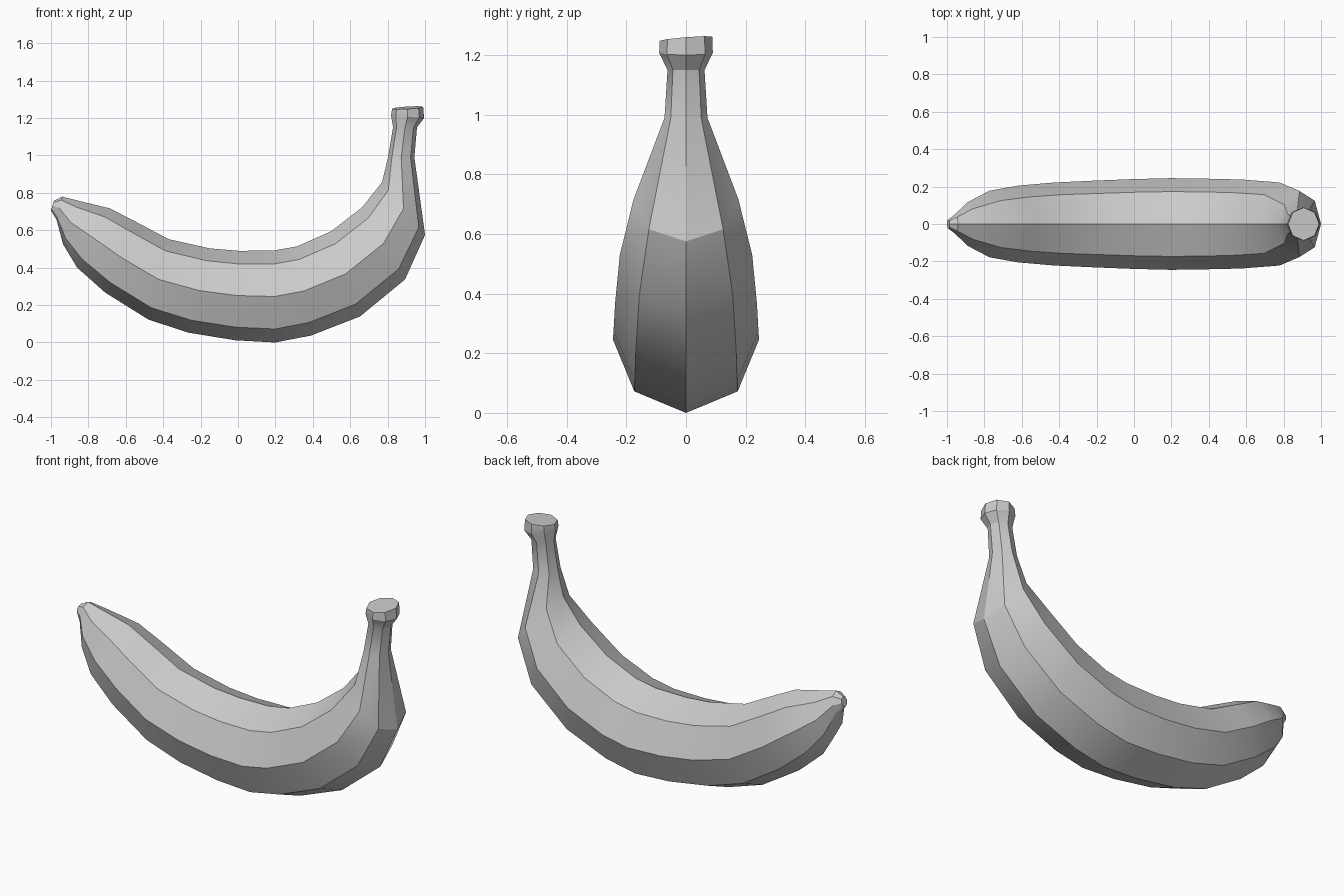
import bpy, bmesh, math

if "Cube" in bpy.data.objects:
    bpy.data.objects.remove(bpy.data.objects["Cube"])

# One flat colour
peel = bpy.data.materials.new("plain grey peel")
peel.diffuse_color = (0.6, 0.6, 0.6, 1)
peel.use_nodes = True
peel.node_tree.nodes["Principled BSDF"].inputs["Base Color"].default_value = peel.diffuse_color

SIDES = 8
# Cross-sections from tip to stalk:
# outer x, outer z, inner x, inner z, half width
RINGS = [
    (-1.0, .706, -.985, .757, .025),
    (-.97, .655, -.94, .78, .053),
    (-.935, .525, -.85, .757, .115),
    (-.86, .40, -.685, .717, .178),
    (-.71, .267, -.53, .637, .205),
    (-.48, .123, -.37, .552, .222),
    (-.267, .053, -.15, .503, .232),
    (-.016, .012, .005, .49, .240),
    (.198, 0, .193, .492, .245),
    (.39, .037, .316, .514, .243),
    (.652, .139, .497, .594, .238),
    (.893, .337, .663, .722, .222),
    (1.0, .575, .77, .856, .176),
    (.943, .99, .802, .99, .072),
    (.957, 1.15, .829, 1.15, .062),
    (.995, 1.2, .818, 1.215, .09),
    (.99, 1.26, .824, 1.25, .088),
]

bm = bmesh.new()


def ring(i, ox, oz, ix, iz, w):
    """Octagon spanning the outer and inner curve points."""
    verts = []
    for k in range(SIDES):
        a = 2 * math.pi * k / SIDES
        t = (1 - math.cos(a)) / 2
        y = w * math.sin(a)
        if i == 12 and t > .6:
            y *= .83                      # shoulder narrows toward the stalk
        z = oz + (iz - oz) * t
        if i == len(RINGS) - 1:
            z += .08 * y                  # slanted stalk cut
        verts.append(bm.verts.new((ox + (ix - ox) * t, y, z)))
    return verts


# Loft the body and close both ends
loops = [ring(i, *r) for i, r in enumerate(RINGS)]
for a, b in zip(loops, loops[1:]):
    for k in range(SIDES):
        n = (k + 1) % SIDES
        bm.faces.new((a[k], a[n], b[n], b[k]))
bm.faces.new(loops[0])
bm.faces.new(loops[-1])
bmesh.ops.recalc_face_normals(bm, faces=bm.faces[:])

mesh = bpy.data.meshes.new("banana")
bm.to_mesh(mesh)
bm.free()
mesh.materials.append(peel)
banana = bpy.data.objects.new("banana", mesh)
bpy.context.collection.objects.link(banana)

# Smooth along the length, crisp ridges between the sides
bpy.context.view_layer.objects.active = banana
banana.select_set(True)
bpy.ops.object.shade_smooth_by_angle(angle=math.radians(30))
